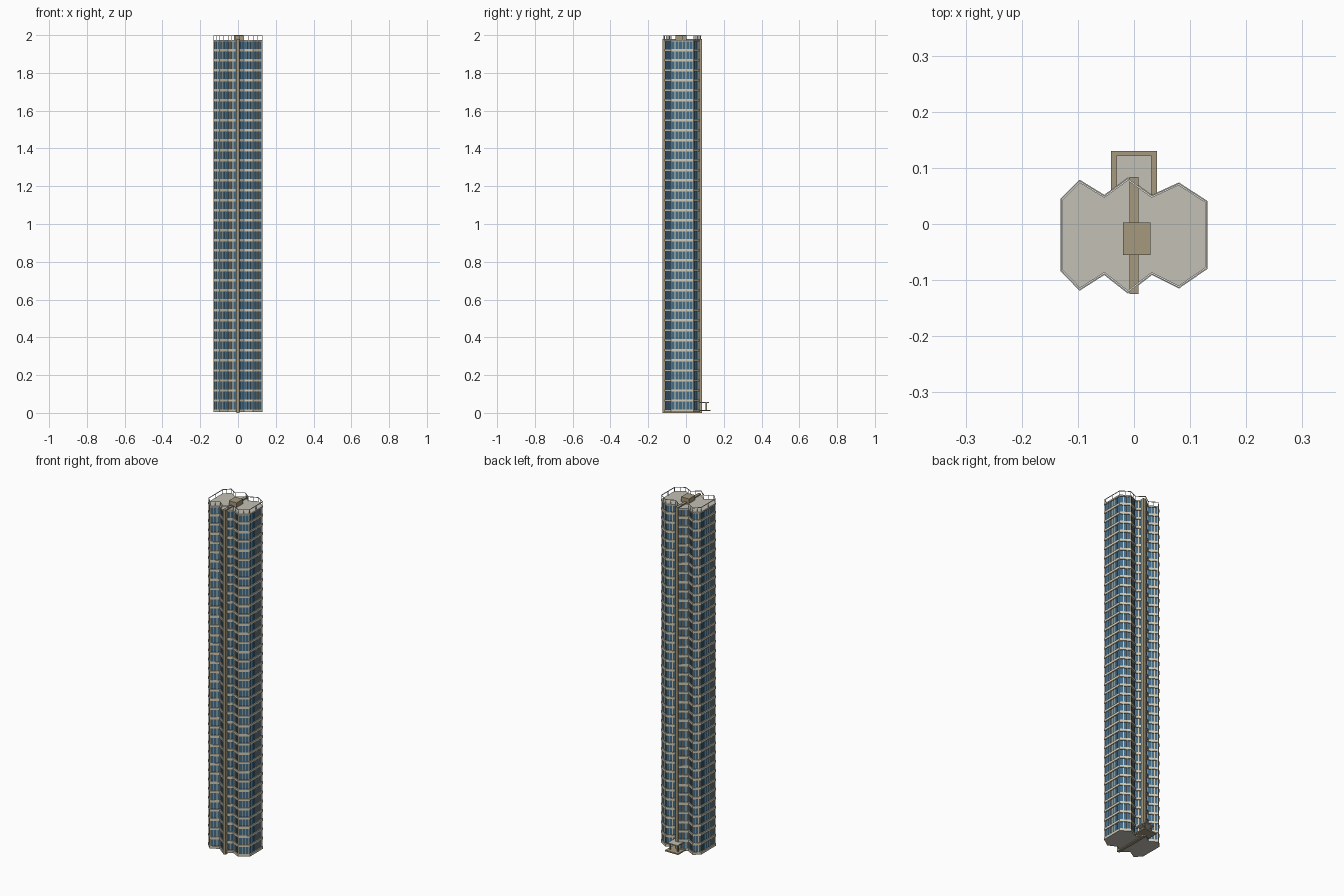
import bpy, bmesh
from mathutils import Vector

cube = bpy.data.objects.get("Cube")
if cube:
    bpy.data.objects.remove(cube, do_unlink=True)


def material(name, r, g, b):
    m = bpy.data.materials.new(name)
    m.use_nodes = True
    m.diffuse_color = (r, g, b, 1)
    m.node_tree.nodes["Principled BSDF"].inputs["Base Color"].default_value = (r, g, b, 1)
    return m


GLASS = material("blue glass", 0.055, 0.15, 0.25)
CREAM = material("cream concrete", 0.64, 0.60, 0.47)
BROWN = material("brown stone", 0.38, 0.32, 0.21)
ROOF = material("grey roof", 0.54, 0.53, 0.46)
WHITE = material("white rail", 0.75, 0.75, 0.72)

# Zigzag plan of the tower, counter-clockwise from the front left corner
PLAN = [Vector(p) for p in (
    (-.131, -.084), (-.097, -.119), (-.053, -.091), (-.011, -.124), (.032, -.091),
    (.08, -.115), (.131, -.08), (.131, .041), (.08, .074), (.032, .052),
    (-.011, .083), (-.053, .052), (-.097, .079), (-.131, .045))]
FLOORS, STEP, BASE, TOP = 37, 0.053, 0.012, 1.973


def inset(points, d):
    """Move every side of a plan inwards by d, with mitred corners."""
    out = []
    for i, p in enumerate(points):
        a = (p - points[i - 1]).normalized()
        b = (points[(i + 1) % len(points)] - p).normalized()
        na, nb = Vector((-a.y, a.x)), Vector((-b.y, b.x))
        out.append(p + (na + nb) * d / (1 + na.dot(nb)))
    return out


def prism(bm, points, z0, z1):
    low = [bm.verts.new((p.x, p.y, z0)) for p in points]
    high = [bm.verts.new((p.x, p.y, z1)) for p in points]
    bm.faces.new(low[::-1])
    bm.faces.new(high)
    for i in range(len(points)):
        j = (i + 1) % len(points)
        bm.faces.new((low[i], low[j], high[j], high[i]))


def ring(bm, outer, inner, z0, z1):
    loops = [[bm.verts.new((p.x, p.y, z)) for p in pts]
             for pts, z in ((outer, z0), (outer, z1), (inner, z1), (inner, z0))]
    n = len(outer)
    for k in range(4):
        a, b = loops[k], loops[(k + 1) % 4]
        for i in range(n):
            j = (i + 1) % n
            bm.faces.new((a[i], a[j], b[j], b[i]))


def bar(bm, centre, along, width, depth, z0, z1):
    """Upright bar, its width running along the given wall direction."""
    u = along * width / 2
    v = Vector((-along.y, along.x)) * depth / 2
    prism(bm, [centre - u - v, centre + u - v, centre + u + v, centre - u + v], z0, z1)


def finish(name, bm, *mats):
    bmesh.ops.recalc_face_normals(bm, faces=bm.faces)
    mesh = bpy.data.meshes.new(name)
    bm.to_mesh(mesh)
    bm.free()
    for m in mats:
        mesh.materials.append(m)
    ob = bpy.data.objects.new(name, mesh)
    bpy.context.collection.objects.link(ob)
    return ob


def box(name, x0, x1, y0, y1, z0, z1, mat):
    bm = bmesh.new()
    prism(bm, [Vector(p) for p in ((x0, y0), (x1, y0), (x1, y1), (x0, y1))], z0, z1)
    return finish(name, bm, mat)


def sides(points):
    for i, p in enumerate(points):
        q = points[(i + 1) % len(points)]
        yield p, q, (q - p).normalized(), (q - p).length


# Glass body
wall = inset(PLAN, 0.005)
bm = bmesh.new()
prism(bm, wall, 0.008, TOP - 0.004)
finish("glass_walls", bm, GLASS)

# Floor bands around every storey
bm = bmesh.new()
for i in range(FLOORS):
    z = BASE + i * STEP
    ring(bm, PLAN, inset(PLAN, 0.008), z - 0.006, z + 0.007)
finish("floor_bands", bm, CREAM)

# Upright mullions between the windows, and posts at the corners
bm = bmesh.new()
for p, q, d, length in sides(wall):
    count = max(3, round(length / 0.018))
    for k in range(count):
        bar(bm, p.lerp(q, k / count), d, 0.0035, 0.005, BASE, TOP - 0.004)
finish("mullions", bm, CREAM)

# Roof and ground slabs
for name, z0, z1 in (("roof_slab", TOP - 0.008, TOP), ("ground_slab", 0.005, 0.012)):
    bm = bmesh.new()
    prism(bm, PLAN, z0, z1)
    finish(name, bm, ROOF)

# Open roof railing
rail = inset(PLAN, 0.003)
bm = bmesh.new()
ring(bm, inset(PLAN, 0.0015), inset(PLAN, 0.0045), 1.995, 1.998)
for p, q, d, length in sides(rail):
    for t in (0, 0.5):
        bar(bm, p.lerp(q, t), d, 0.002, 0.002, TOP - 0.002, 1.996)
finish("roof_railing", bm, WHITE)

# Central fin running through the whole tower, and the rooftop plant room
box("central_fin", -.008, .008, -.125, .084, 0, 1.979, BROWN)
box("plant_room", -.02, .029, -.055, .003, TOP - 0.002, 2.0, BROWN)

# Rear entrance: terrace, canopy and its posts
box("entrance_terrace", -.041, .041, .045, .13, .009, .016, BROWN)
box("entrance_canopy", -.031, .031, .045, .122, .052, .058, ROOF)
for side, x in (("right", -.024), ("left", .024)):
    box("canopy_post_" + side, x - .003, x + .003, .104, .11, .015, .053, BROWN)
